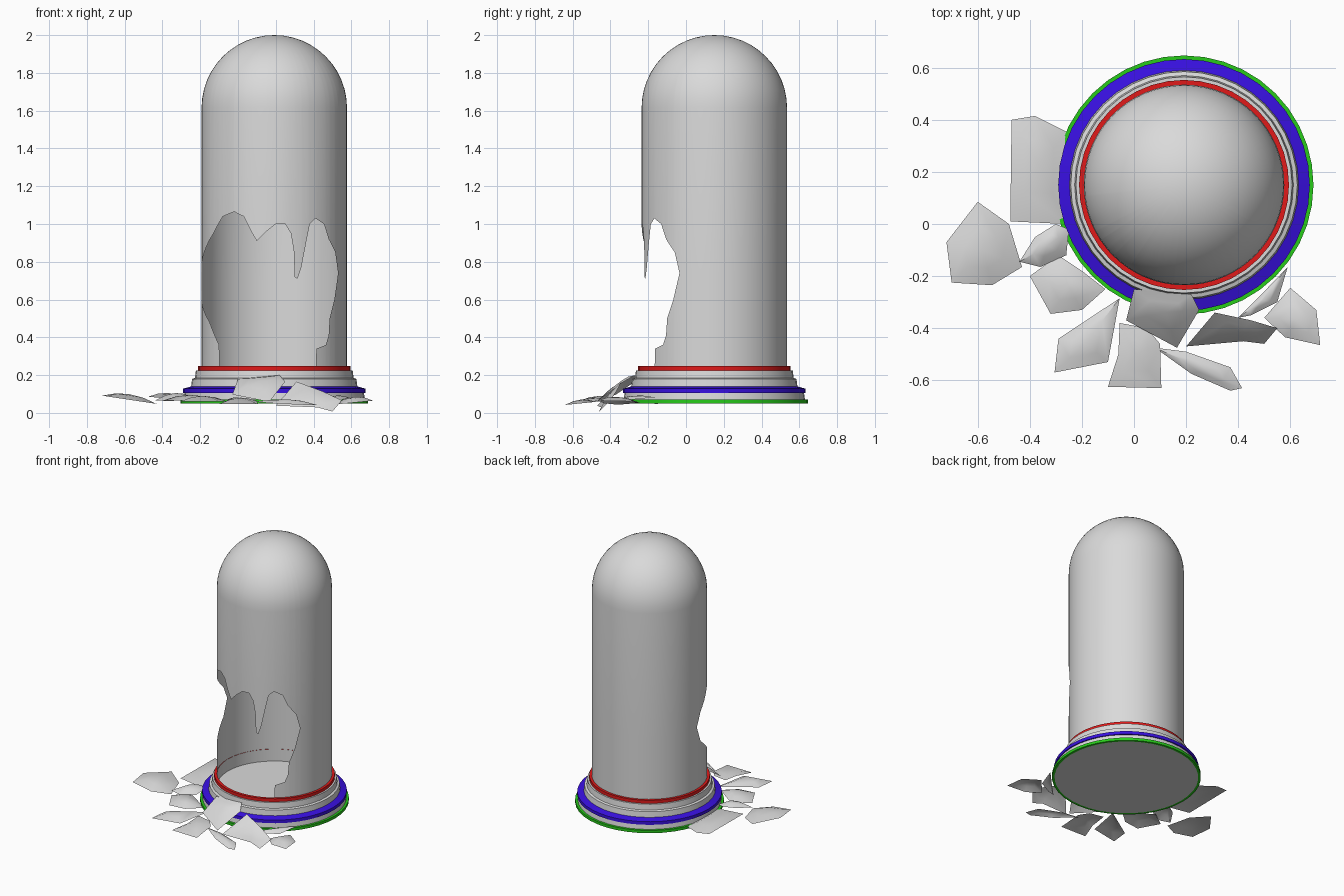
import bpy
import bmesh
import math

default_cube = bpy.data.objects.get("Cube")
if default_cube:
    bpy.data.objects.remove(default_cube, do_unlink=True)

CENTRE_X, CENTRE_Y = 0.192, 0.15
TUBE_RADIUS = 0.385
TUBE_BOTTOM = 0.17
DOME_START = 2 - TUBE_RADIUS


def make_material(name, colour):
    material = bpy.data.materials.new(name)
    material.use_nodes = True
    material.diffuse_color = (*colour, 1)
    shader = material.node_tree.nodes["Principled BSDF"]
    shader.inputs["Base Color"].default_value = (*colour, 1)
    return material


grey = make_material("pale grey", (0.7, 0.7, 0.7))
red = make_material("red", (0.75, 0.01, 0.01))
blue = make_material("blue", (0.04, 0.005, 0.75))
green = make_material("green", (0.02, 0.6, 0.01))


def finish(name, bm, materials, angle):
    """Turn a bmesh into a smooth shaded object with sharp edges kept."""
    bmesh.ops.remove_doubles(bm, verts=bm.verts[:], dist=0.0001)
    mesh = bpy.data.meshes.new(name)
    bm.to_mesh(mesh)
    bm.free()
    for material in materials:
        mesh.materials.append(material)
    obj = bpy.data.objects.new(name, mesh)
    bpy.context.collection.objects.link(obj)
    bpy.ops.object.select_all(action="DESELECT")
    obj.select_set(True)
    bpy.context.view_layer.objects.active = obj
    bpy.ops.object.shade_smooth_by_angle(angle=math.radians(angle))
    return obj


def skin_columns(bm, columns, skipped=(), row_materials=None):
    """Join neighbouring columns of points, given as (turn, [(radius, z)])."""
    grid = []
    for turn, points in columns:
        grid.append([bm.verts.new((CENTRE_X + radius * math.sin(turn),
                                   CENTRE_Y - radius * math.cos(turn), z))
                     for radius, z in points])
    for index, column in enumerate(grid):
        following = grid[(index + 1) % len(grid)]
        for row in range(len(column) - 1):
            if row in skipped:
                continue
            face = bm.faces.new((column[row], following[row],
                                 following[row + 1], column[row + 1]))
            if row_materials:
                face.material_index = row_materials[row]


# Stepped base: each step is an end point and the colour of the band before it
GREY, RED, BLUE, GREEN = range(4)
steps = [
    (0.48, 0.05, GREY), (0.497, 0.05, GREEN), (0.497, 0.07, GREEN),
    (0.48, 0.07, GREEN), (0.475, 0.105, GREY), (0.483, 0.105, BLUE),
    (0.483, 0.128, BLUE), (0.44, 0.14, BLUE), (0.435, 0.18, GREY),
    (0.42, 0.185, GREY), (0.415, 0.225, GREY), (0.403, 0.225, GREY),
    (0.403, 0.248, RED), (0.383, 0.248, RED), (0.383, 0.16, GREY),
    (0, 0.16, GREY),
]
profile = [(0, 0.05)] + [(radius, z) for radius, z, _ in steps]
sides = 40
base = bmesh.new()
skin_columns(base, [(math.tau * i / sides, profile) for i in range(sides)],
             row_materials=[colour for _, _, colour in steps])
finish("stepped_base", base, [grey, red, blue, green], 25)


# Domed tube with a jagged opening in its front wall
def to_turn(x):
    return math.asin(max(-1, min(1, (x - CENTRE_X) / TUBE_RADIUS)))


def as_edge(points):
    return [(to_turn(x), z) for x, z in points]


def height_at(edge, turn):
    """Height of a broken edge at an angle around the tube."""
    if turn <= edge[0][0]:
        return edge[0][1]
    for (start, low), (end, high) in zip(edge, edge[1:]):
        if turn <= end:
            return low + (high - low) * (turn - start) / (end - start)
    return edge[-1][1]


upper_edge = as_edge([
    (-0.193, 0.7), (-0.19, 0.8), (-0.13, 0.95), (-0.08, 1.04), (-0.02, 1.065),
    (0.03, 1.04), (0.07, 0.96), (0.1, 0.91), (0.15, 0.96), (0.2, 1),
    (0.25, 1), (0.28, 0.95), (0.295, 0.86), (0.3, 0.72), (0.315, 0.71),
    (0.335, 0.77), (0.36, 0.9), (0.38, 1), (0.41, 1.03), (0.455, 1),
    (0.48, 0.92), (0.515, 0.85), (0.53, 0.74),
])
lower_edge = as_edge([
    (-0.193, 0.7), (-0.19, 0.58), (-0.15, 0.48), (-0.1, 0.36),
    (-0.095, TUBE_BOTTOM), (0.41, TUBE_BOTTOM), (0.415, 0.34), (0.465, 0.36),
    (0.48, 0.41), (0.485, 0.5), (0.51, 0.6), (0.53, 0.74),
])
regular_turns = [math.tau * i / 64 - math.pi for i in range(64)]
turns = sorted(set(regular_turns + [turn for turn, _ in upper_edge + lower_edge]))
dome = [(TUBE_RADIUS * math.cos(math.pi / 2 * i / 12),
         DOME_START + TUBE_RADIUS * math.sin(math.pi / 2 * i / 12))
        for i in range(13)]
columns = []
for turn in turns:
    wall = [TUBE_BOTTOM, height_at(lower_edge, turn), height_at(upper_edge, turn)]
    columns.append((turn, [(TUBE_RADIUS, z) for z in wall] + dome))
tube = bmesh.new()
skin_columns(tube, columns, skipped=(1,))
finish("broken_domed_tube", tube, [grey], 40)


# Fallen shards: thin curved sheets, each tilted and raised in the middle
def make_shard(name, outline, height, tilt=(0, 0), bulge=0.03):
    middle_x = sum(x for x, _ in outline) / len(outline)
    middle_y = sum(y for _, y in outline) / len(outline)
    bm = bmesh.new()
    rings = []
    for scale, lift in ((1, 0), (0.5, 0.75)):
        ring = []
        for x, y in outline:
            dx, dy = (x - middle_x) * scale, (y - middle_y) * scale
            z = height + tilt[0] * dx + tilt[1] * dy + bulge * lift
            ring.append(bm.verts.new((middle_x + dx, middle_y + dy, z)))
        rings.append(ring)
    outer, inner = rings
    peak = bm.verts.new((middle_x, middle_y, height + bulge))
    for i in range(len(outline)):
        j = (i + 1) % len(outline)
        bm.faces.new((outer[i], outer[j], inner[j], inner[i]))
        bm.faces.new((inner[i], inner[j], peak))
    bm.normal_update()
    if sum(face.normal.z for face in bm.faces) < 0:
        bmesh.ops.reverse_faces(bm, faces=bm.faces[:])
    finish(name, bm, [grey], 50)


make_shard("shard_side_large", [(-0.47, 0.4), (-0.38, 0.415), (-0.25, 0.35),
           (-0.26, 0), (-0.475, 0.01)], 0.075, (-0.1, 0))
make_shard("shard_side_outer", [(-0.6, 0.085), (-0.48, 0), (-0.43, -0.165),
           (-0.545, -0.235), (-0.7, -0.225), (-0.72, -0.07)], 0.07, (-0.15, 0))
make_shard("shard_side_small", [(-0.44, -0.145), (-0.38, -0.05), (-0.3, 0),
           (-0.25, -0.02), (-0.26, -0.12), (-0.36, -0.165)], 0.075, (0, 0.15))
make_shard("shard_corner", [(-0.4, -0.2), (-0.29, -0.12), (-0.2, -0.18),
           (-0.11, -0.25), (-0.2, -0.33), (-0.32, -0.345)], 0.065)
make_shard("shard_front_long", [(-0.055, -0.285), (-0.29, -0.44),
           (-0.305, -0.57), (-0.1, -0.53)], 0.06)
make_shard("shard_front_middle", [(-0.055, -0.38), (0.05, -0.4), (0.1, -0.46),
           (0.105, -0.63), (-0.1, -0.625), (-0.06, -0.5)], 0.06, (0, 0.1), 0.02)
make_shard("shard_leaning", [(0, -0.25), (0.22, -0.27), (0.25, -0.33),
           (0.165, -0.475), (-0.03, -0.37)], 0.14, (0.15, 0.65))
make_shard("shard_front_narrow", [(0.08, -0.475), (0.2, -0.49), (0.37, -0.55),
           (0.415, -0.63), (0.37, -0.64), (0.22, -0.575)], 0.05, (0, 0.1), 0.02)
make_shard("shard_upturned", [(0.2, -0.47), (0.31, -0.34), (0.45, -0.37),
           (0.55, -0.4), (0.5, -0.46), (0.42, -0.45)], 0.07, (-0.14, 1.1), 0.015)
make_shard("shard_far_corner", [(0.5, -0.36), (0.6, -0.245), (0.7, -0.33),
           (0.715, -0.465), (0.58, -0.435)], 0.055, (0.1, 0))
make_shard("shard_far_narrow", [(0.59, -0.165), (0.55, -0.3), (0.45, -0.35),
           (0.4, -0.36), (0.47, -0.29)], 0.07, (0, 0.1), 0.02)
